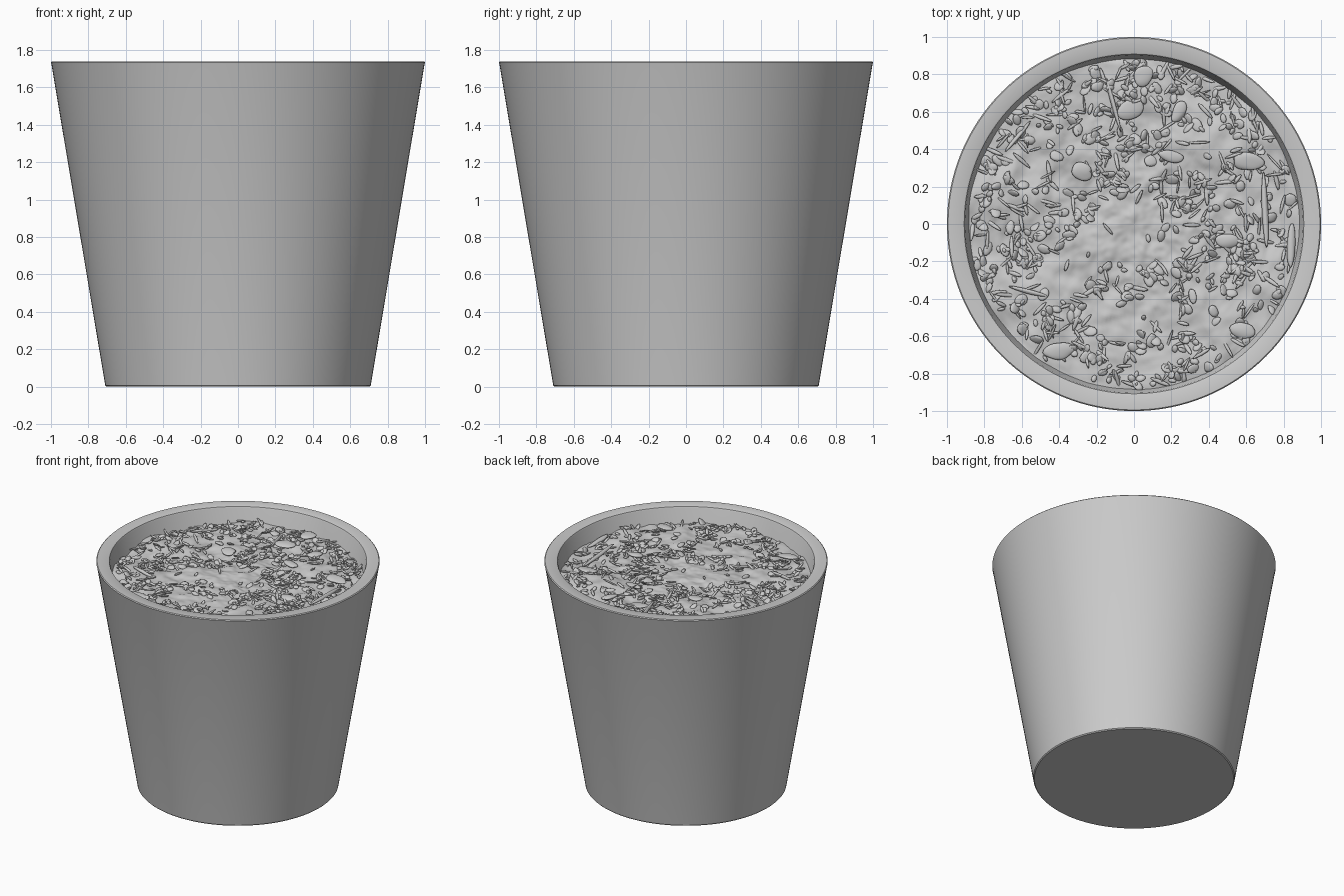
import bpy, bmesh, math, random
from mathutils import Vector, Matrix, noise

if "Cube" in bpy.data.objects:
    bpy.data.objects.remove(bpy.data.objects["Cube"])

random.seed(7)
SOIL_Z, SOIL_R = 1.61, 0.888


def make_object(name, verts, faces):
    mesh = bpy.data.meshes.new(name)
    mesh.from_pydata(verts, [], faces)
    mesh.update()
    obj = bpy.data.objects.new(name, mesh)
    bpy.context.collection.objects.link(obj)
    bpy.ops.object.select_all(action='DESELECT')
    obj.select_set(True)
    bpy.context.view_layer.objects.active = obj
    return obj


def lathe(name, profile, sides):
    """Revolve a profile that starts and ends on the axis."""
    verts = [(0, 0, profile[0][1])]
    for r, z in profile[1:-1]:
        for i in range(sides):
            a = math.tau * i / sides
            verts.append((r * math.cos(a), r * math.sin(a), z))
    verts.append((0, 0, profile[-1][1]))
    faces, last, rings = [], len(verts) - 1, len(profile) - 2
    for i in range(sides):
        j = (i + 1) % sides
        faces.append((0, 1 + j, 1 + i))
        for k in range(rings - 1):
            a, b = 1 + k * sides, 1 + (k + 1) * sides
            faces.append((a + i, a + j, b + j, b + i))
        t = 1 + (rings - 1) * sides
        faces.append((t + i, t + j, last))
    return make_object(name, verts, faces)


# Tapered pot with a thick wall and slightly softened rim
lathe("pot", [(0, 0), (0.703, 0), (0.71, 0.007), (0.998, 1.727), (1.0, 1.733),
              (0.994, 1.739), (0.916, 1.739), (0.908, 1.735), (0.903, 1.725),
              (0.63, 0.1), (0, 0.1)], 128)
bpy.ops.object.shade_smooth_by_angle(angle=math.radians(35))


def soil_height(x, y):
    p = Vector((x, y, 0.3))
    return (SOIL_Z + 0.035 * noise.noise(p * 3.5) + 0.016 * noise.noise(p * 10)
            + 0.006 * noise.noise(p * 28))


# Lumpy soil surface
SIDES, RINGS = 180, 80
soil_verts, soil_faces = [(0, 0, soil_height(0, 0))], []
for k in range(1, RINGS + 1):
    r = SOIL_R * k / RINGS
    for i in range(SIDES):
        a = math.tau * i / SIDES
        x, y = r * math.cos(a), r * math.sin(a)
        soil_verts.append((x, y, soil_height(x, y)))
for i in range(SIDES):
    j = (i + 1) % SIDES
    soil_faces.append((0, 1 + i, 1 + j))
    for k in range(RINGS - 1):
        a, b = 1 + k * SIDES, 1 + (k + 1) * SIDES
        soil_faces.append((a + i, b + i, b + j, a + j))
make_object("soil", soil_verts, soil_faces)
bpy.ops.object.shade_smooth()

# Template pebble for all the bark and mulch pieces
bm = bmesh.new()
bmesh.ops.create_icosphere(bm, subdivisions=3, radius=1)
ball_v = [v.co.copy() for v in bm.verts]
ball_f = [[v.index for v in f.verts] for f in bm.faces]
bm.free()
bm = bmesh.new()
bmesh.ops.create_icosphere(bm, subdivisions=2, radius=1)
low_v = [v.co.copy() for v in bm.verts]
low_f = [[v.index for v in f.verts] for f in bm.faces]
bm.free()
chip_verts, chip_faces = [], []


def add_chip(x, y, size, turn, tilt=0.0, roll=0.0, lift=0.006, fine=False):
    src_v, src_f = (ball_v, ball_f) if fine else (low_v, low_f)
    base = len(chip_verts)
    seed = Vector((x, y, turn)) * 9
    rot = (Matrix.Rotation(turn, 3, 'Z') @ Matrix.Rotation(tilt, 3, 'Y')
           @ Matrix.Rotation(roll, 3, 'X'))
    centre = Vector((x, y, soil_height(x, y) + lift))
    for v in src_v:
        w = v * (1 + 0.22 * noise.noise(v * 0.9 + seed))
        p = rot @ Vector((w.x * size[0], w.y * size[1], w.z * size[2])) + centre
        flat = math.hypot(p.x, p.y)
        if flat > SOIL_R:
            p.x, p.y = p.x * SOIL_R / flat, p.y * SOIL_R / flat
        chip_verts.append(p)
    chip_faces.extend([base + i for i in f] for f in src_f)


# Bare soil patches: x, y, radius
PATCHES = [(0, -0.03, 0.2), (-0.2, -0.1, 0.13), (0.18, -0.08, 0.12),
           (-0.42, 0.36, 0.16), (0.38, 0.4, 0.14), (0.05, 0.3, 0.1),
           (-0.1, -0.48, 0.15), (0.15, -0.45, 0.1), (0.42, -0.5, 0.15),
           (-0.38, -0.28, 0.12), (0.1, -0.75, 0.08)]
count = 0
while count < 850:
    r, a = 0.87 * math.sqrt(random.random()), random.uniform(0, math.tau)
    x, y = r * math.cos(a), r * math.sin(a)
    bare = any(math.hypot(x - px, y - py) < pr for px, py, pr in PATCHES)
    if bare and random.random() < 0.88:
        continue
    turn = random.uniform(0, math.tau)
    kind = random.random()
    if kind < 0.6:    # flat chips
        length = random.uniform(0.016, 0.04)
        size = (length, length * random.uniform(0.5, 0.85), random.uniform(0.006, 0.011))
        add_chip(x, y, size, turn, random.gauss(0, 0.35), random.gauss(0, 0.4))
    else:             # slivers
        size = (random.uniform(0.03, 0.065), random.uniform(0.006, 0.012), 0.007)
        add_chip(x, y, size, turn, random.gauss(0, 0.25), 0, 0.009)
    count += 1

# Larger bark pieces and twigs: x, y, half length, half width, turn in degrees
for x, y, l, w, t in [(0.61, 0.335, 0.085, 0.05, -8), (0.05, 0.79, 0.055, 0.05, 40),
                      (-0.02, 0.61, 0.075, 0.05, 15), (-0.40, -0.68, 0.08, 0.045, 5),
                      (0.58, -0.57, 0.07, 0.04, -10), (0.70, 0.08, 0.2, 0.017, 92),
                      (0.84, -0.12, 0.12, 0.022, 88), (-0.11, 0.64, 0.15, 0.012, 105),
                      (-0.62, 0.47, 0.11, 0.011, 50), (0.5, -0.09, 0.06, 0.04, 0),
                      (-0.28, 0.28, 0.06, 0.045, -20), (0.2, 0.36, 0.07, 0.03, -15),
                      (-0.57, -0.36, 0.11, 0.012, -15), (0.24, 0.6, 0.06, 0.035, 60)]:
    add_chip(x, y, (l, w, 0.013), math.radians(t), 0.05, 0.1, 0.016, True)
make_object("mulch_pieces", chip_verts, chip_faces)
bpy.ops.object.shade_smooth()
